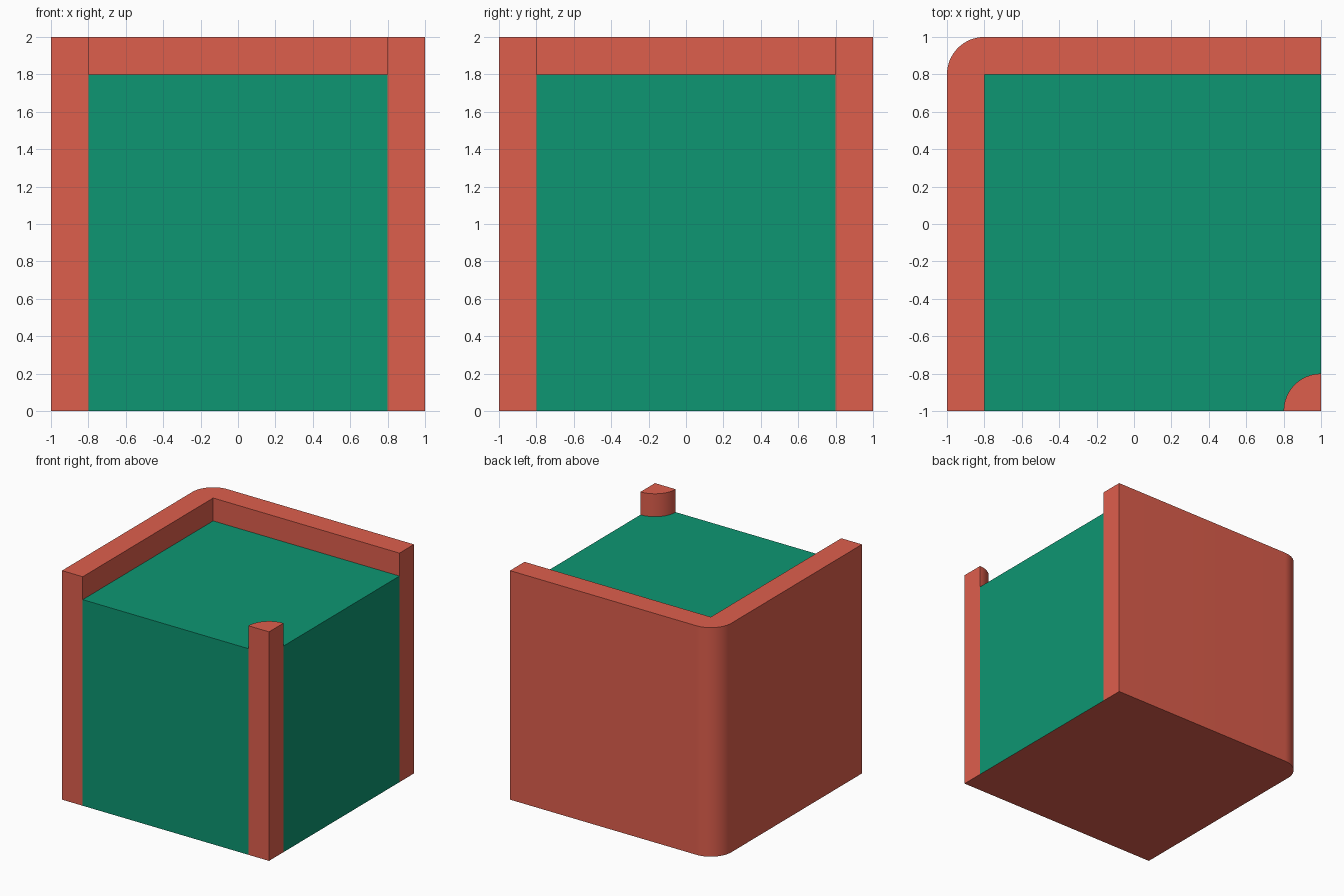
import bpy, bmesh
from math import cos, sin, radians

if "Cube" in bpy.data.objects:
    bpy.data.objects.remove(bpy.data.objects["Cube"])

R = 0.2            # wall thickness and corner radius
TOP, GROUND = 2.0, 1.8


def material(name, rgb):
    m = bpy.data.materials.new(name)
    m.diffuse_color = (*rgb, 1)
    m.use_nodes = True
    m.node_tree.nodes["Principled BSDF"].inputs["Base Color"].default_value = m.diffuse_color
    return m


RED = material("red", (0.73, 0.113, 0.073))
GREEN = material("green", (0.004, 0.305, 0.168))


def arc(cx, cy, a0, a1, n=16):
    angles = [radians(a0 + (a1 - a0) * i / n) for i in range(n + 1)]
    return [(cx + R * cos(a), cy + R * sin(a)) for a in angles]


def prism(name, outline, top, side_bottom, mat):
    """Extruded outline; side_bottom(i) is the low end of side i, None leaves out a buried side."""
    bm = bmesh.new()

    def face(points, index=0):
        bm.faces.new([bm.verts.new(p) for p in points]).material_index = index

    face([(x, y, top) for x, y in outline])
    face([(x, y, 0) for x, y in reversed(outline)], 1)
    for i, (x0, y0) in enumerate(outline):
        x1, y1 = outline[(i + 1) % len(outline)]
        z = side_bottom(i)
        if z is not None:
            face([(x0, y0, z), (x1, y1, z), (x1, y1, top), (x0, y0, top)])
    bmesh.ops.remove_doubles(bm, verts=bm.verts, dist=1e-5)
    mesh = bpy.data.meshes.new(name)
    bm.to_mesh(mesh)
    bm.free()
    mesh.materials.append(mat)
    mesh.materials.append(RED)      # underside is red everywhere
    ob = bpy.data.objects.new(name, mesh)
    bpy.context.collection.objects.link(ob)
    bpy.ops.object.select_all(action='DESELECT')
    ob.select_set(True)
    bpy.context.view_layer.objects.active = ob
    bpy.ops.object.shade_smooth_by_angle(angle=radians(30))
    return ob


# L-shaped wall with a rounded outer corner
wall = [(-1, -1), (-0.8, -1), (-0.8, 0.8), (1, 0.8), (1, 1)] + arc(-0.8, 0.8, 90, 180)
prism("corner_wall", wall, TOP, lambda i: GROUND if i in (1, 2) else 0, RED)

# Quarter-round post in the opposite corner
post = arc(1, -1, 90, 180) + [(1, -1)]
prism("corner_post", post, TOP, lambda i: GROUND if i < 16 else 0, RED)

# Green ground block filling the space between
ground = [(-0.8, -1)] + arc(1, -1, 180, 90) + [(1, 0.8), (-0.8, 0.8)]
prism("ground_block", ground, GROUND, lambda i: 0 if i in (0, 17) else None, GREEN)
